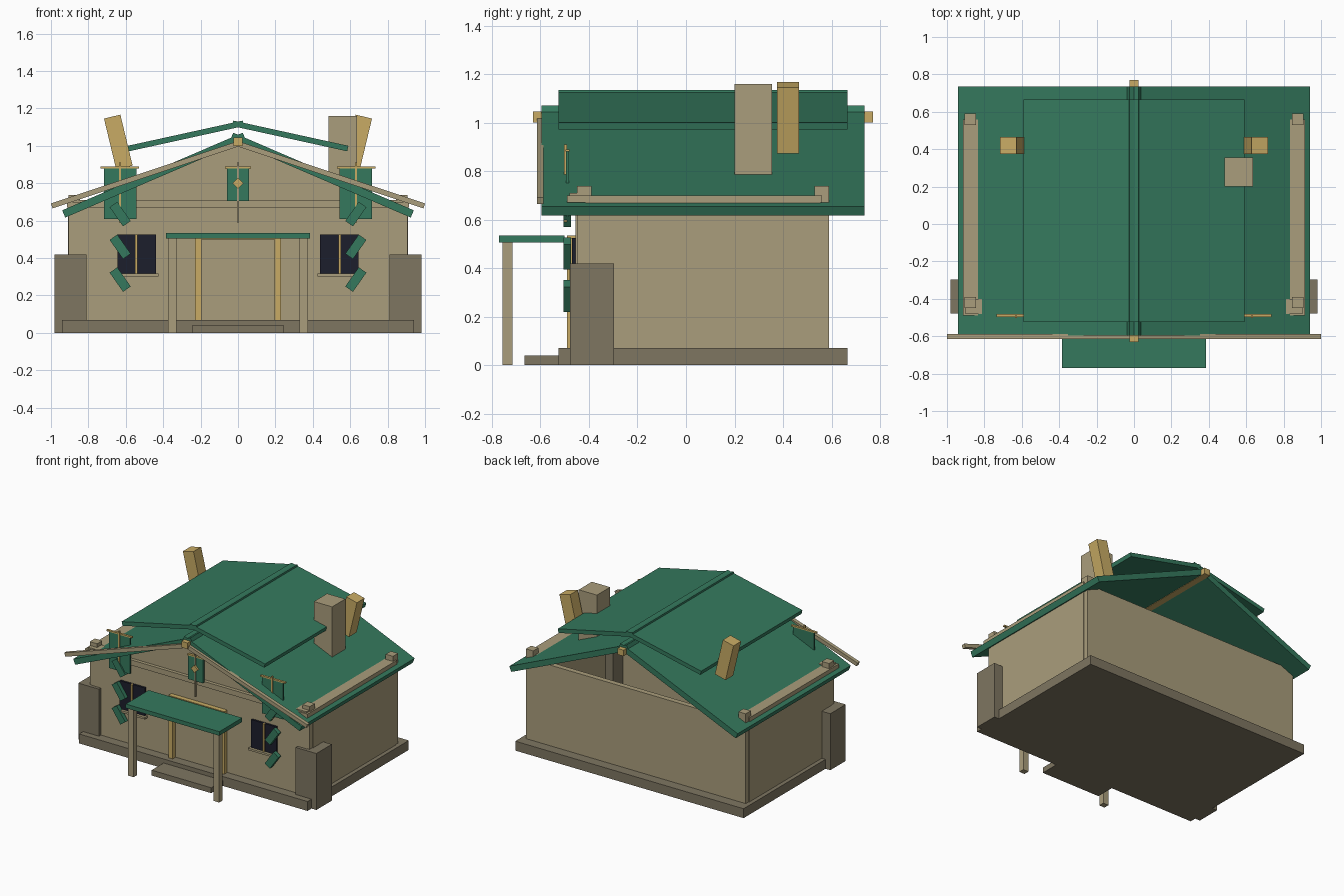
import bpy, bmesh
from math import sin, cos, radians, hypot

if "Cube" in bpy.data.objects:
    bpy.data.objects.remove(bpy.data.objects["Cube"])


def mat(name, r, g, b):
    m = bpy.data.materials.new(name)
    m.diffuse_color = (r, g, b, 1)
    m.use_nodes = True
    m.node_tree.nodes["Principled BSDF"].inputs["Base Color"].default_value = m.diffuse_color
    return m


GREEN = mat("green_paint", 0.035, 0.19, 0.11)
TAN = mat("tan_plaster", 0.40, 0.34, 0.20)
STONE = mat("stone", 0.21, 0.18, 0.12)
GOLD = mat("gold_timber", 0.58, 0.41, 0.13)
DARK = mat("dark_glass", 0.012, 0.013, 0.025)


def prism(name, pts, y0, y1, m):
    """Front-view (x, z) outline extruded from y0 to y1."""
    bm = bmesh.new()
    a = [bm.verts.new((x, y0, z)) for x, z in pts]
    b = [bm.verts.new((x, y1, z)) for x, z in pts]
    bm.faces.new(a)
    bm.faces.new(b[::-1])
    n = len(pts)
    for i in range(n):
        j = (i + 1) % n
        bm.faces.new((a[i], b[i], b[j], a[j]))
    bmesh.ops.recalc_face_normals(bm, faces=bm.faces)
    me = bpy.data.meshes.new(name)
    bm.to_mesh(me)
    bm.free()
    me.materials.append(m)
    ob = bpy.data.objects.new(name, me)
    bpy.context.collection.objects.link(ob)
    return ob


def box(name, x0, x1, y0, y1, z0, z1, m):
    return prism(name, [(x0, z0), (x1, z0), (x1, z1), (x0, z1)], y0, y1, m)


def tilted(name, cx, cz, w, h, deg, y0, y1, m):
    """Box leaning towards +x by deg in the front view."""
    s, c = sin(radians(deg)), cos(radians(deg))
    pts = [(cx + u * c + v * s, cz - u * s + v * c)
           for u, v in ((-w/2, -h/2), (w/2, -h/2), (w/2, h/2), (-w/2, h/2))]
    return prism(name, pts, y0, y1, m)


def slope(name, side, top_in, top_out, t, y0, y1, m):
    """Sloping slab given by its top edge and thickness."""
    (xa, za), (xb, zb) = top_in, top_out
    d = hypot(xb - xa, zb - za)
    nx, nz = (zb - za) / d * t, -(xb - xa) / d * t
    pts = [(xa, za), (xb, zb), (xb + nx, zb + nz), (xa + nx, za + nz)]
    return prism(name, [(side * x, z) for x, z in pts], y0, y1, m)


# base and entrance step
box("foundation", -0.94, 0.94, -0.525, 0.665, 0, 0.07, STONE)
box("entrance_step", -0.245, 0.245, -0.665, -0.52, 0, 0.04, STONE)

# walls, front gable and plates
box("front_wall", -0.885, 0.885, -0.455, -0.415, 0.07, 0.67, TAN)
box("back_wall", -0.885, 0.885, 0.55, 0.59, 0.07, 0.67, TAN)
box("front_plate", -0.90, 0.90, -0.48, -0.40, 0.67, 0.71, TAN)
prism("front_gable", [(-0.80, 0.67), (0.80, 0.67), (0, 1.025)], -0.455, -0.415, TAN)

# roof ridge
box("ridge_beam", -0.025, 0.025, -0.63, 0.77, 1.0, 1.045, GOLD)

# porch canopy and door frame
box("porch_canopy", -0.385, 0.385, -0.77, -0.50, 0.505, 0.535, GREEN)
box("door_lintel", -0.23, 0.23, -0.49, -0.45, 0.50, 0.535, GOLD)

# chimney
box("chimney", 0.485, 0.635, 0.20, 0.355, 0.70, 1.16, TAN)

# centre gable sign
box("gable_sign_board", -0.06, 0.06, -0.50, -0.48, 0.705, 0.88, GREEN)
box("gable_sign_bar", -0.07, 0.07, -0.50, -0.48, 0.88, 0.89, GOLD)
box("gable_sign_rod", -0.005, 0.005, -0.505, -0.49, 0.59, 0.91, TAN)
tilted("gable_sign_diamond", 0, 0.80, 0.04, 0.04, 45, -0.515, -0.49, GOLD)

for s, tag in ((-1, "left"), (1, "right")):
    def sbox(name, x0, x1, *rest):
        a, b = sorted((s * x0, s * x1))
        return box(f"{tag}_{name}", a, b, *rest)

    # side walls, wall plates, corner posts, buttresses
    sbox("side_wall", 0.87, 0.91, -0.415, 0.555, 0.07, 0.67, TAN)
    sbox("side_plate", 0.835, 0.915, -0.49, 0.56, 0.67, 0.70, TAN)
    for tag2, y in (("front", -0.42), ("back", 0.56)):
        sbox(f"{tag2}_corner_post", 0.845, 0.905, y - 0.03, y + 0.03, 0.07, 0.738, TAN)
    sbox("buttress", 0.81, 0.98, -0.478, -0.297, 0, 0.42, STONE)

    # two-tier roof and bargeboard; slabs cross slightly at the ridge
    slope(f"{tag}_main_roof", s, (-0.025, 1.07), (0.94, 0.655), 0.042, -0.595, 0.735, GREEN)
    slope(f"{tag}_upper_roof", s, (-0.025, 1.135), (0.59, 1.0), 0.03, -0.525, 0.665, GREEN)
    slope(f"{tag}_bargeboard", s, (0, 1.025), (1.0, 0.692), 0.028, -0.615, -0.588, TAN)

    # leaning gold roof post
    tilted(f"{tag}_roof_post", s * 0.64, 1.02, 0.09, 0.28, s * 13.5, 0.375, 0.465, GOLD)

    # porch post and door jamb
    sbox("porch_post", 0.33, 0.375, -0.757, -0.715, 0, 0.505, TAN)
    sbox("door_jamb", 0.195, 0.23, -0.49, -0.45, 0.07, 0.505, GOLD)

    # window
    sbox("window_pane", 0.438, 0.645, -0.47, -0.45, 0.315, 0.525, DARK)
    sbox("window_mullion", 0.537, 0.55, -0.48, -0.46, 0.315, 0.525, GOLD)
    sbox("window_sill", 0.425, 0.665, -0.49, -0.45, 0.302, 0.317, TAN)

    # tilted shutter slats
    for i, z in enumerate((0.285, 0.46, 0.635)):
        tilted(f"{tag}_shutter_slat_{i + 1}", s * 0.63, z, 0.05, 0.125, s * 35,
               -0.505, -0.475, GREEN)

    # hanging banner
    sbox("banner_board", 0.543, 0.717, -0.495, -0.482, 0.61, 0.88, GREEN)
    sbox("banner_bar", 0.528, 0.735, -0.497, -0.48, 0.88, 0.89, GOLD)
    sbox("banner_rod", 0.625, 0.635, -0.502, -0.49, 0.59, 0.91, GOLD)
